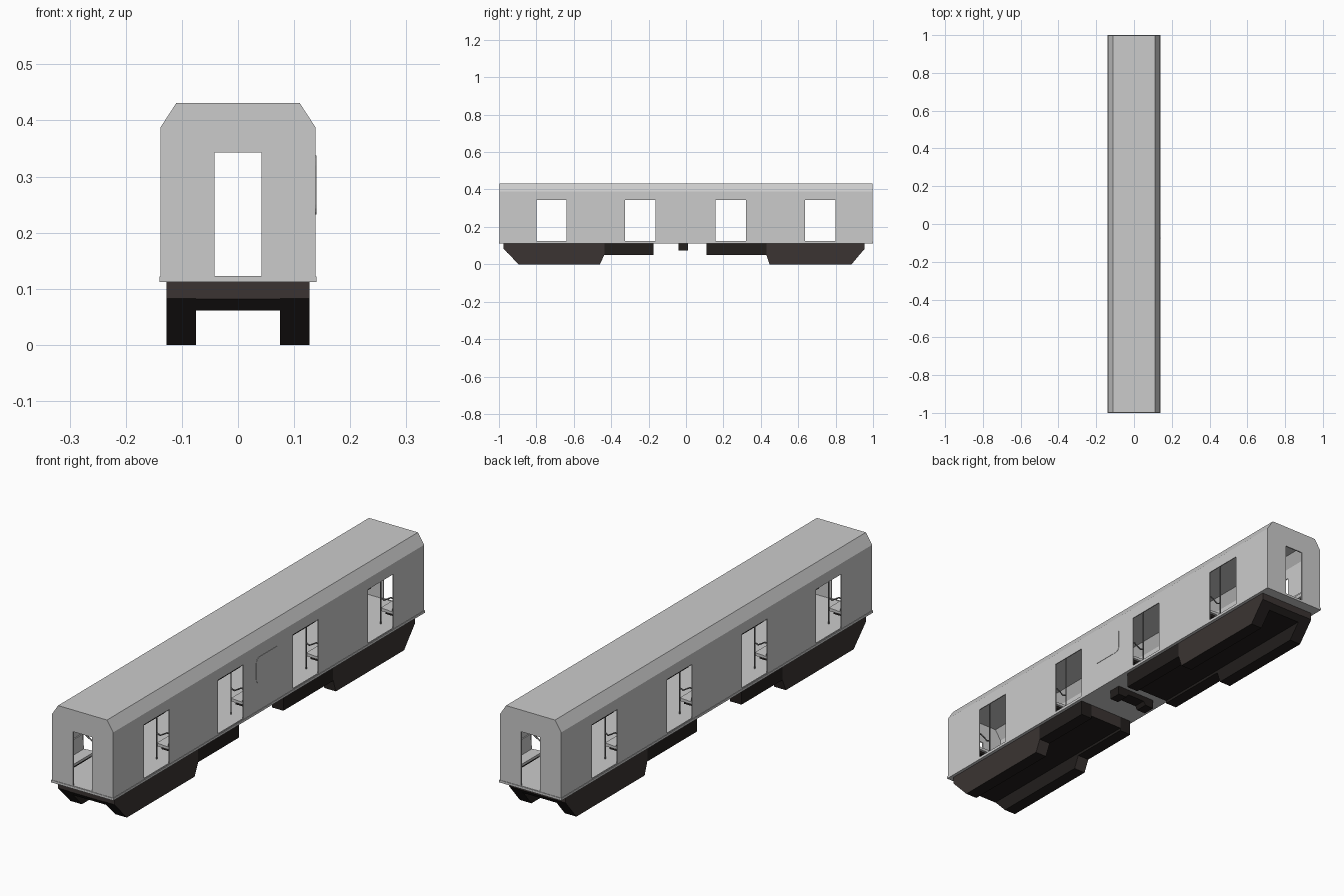
import bpy, bmesh, math
from mathutils import Vector

if "Cube" in bpy.data.objects:
    bpy.data.objects.remove(bpy.data.objects["Cube"])


def mat(name, col):
    m = bpy.data.materials.new(name)
    m.diffuse_color = (*col, 1)
    m.use_nodes = True
    m.node_tree.nodes["Principled BSDF"].inputs["Base Color"].default_value = m.diffuse_color
    return m


GREY = mat("body grey", (0.60, 0.60, 0.60))
BROWN = mat("dark brown metal", (0.043, 0.034, 0.032))
BLACK = mat("black metal", (0.016, 0.013, 0.012))
STEEL = mat("pole steel", (0.17, 0.17, 0.17))


def prism(name, pts, axis, a, b, *mats):
    """Extrude a 2D profile: axis 'x' takes (y,z) points, axis 'y' takes (x,z) points."""
    put = (lambda p, t: (t, p[0], p[1])) if axis == 'x' else (lambda p, t: (p[0], t, p[1]))
    bm = bmesh.new()
    lo = [bm.verts.new(put(p, a)) for p in pts]
    hi = [bm.verts.new(put(p, b)) for p in pts]
    bm.faces.new(lo)
    bm.faces.new(hi[::-1])
    n = len(pts)
    for i in range(n):
        bm.faces.new((lo[i], hi[i], hi[(i + 1) % n], lo[(i + 1) % n]))
    bmesh.ops.recalc_face_normals(bm, faces=bm.faces)
    me = bpy.data.meshes.new(name)
    bm.to_mesh(me)
    bm.free()
    ob = bpy.data.objects.new(name, me)
    bpy.context.collection.objects.link(ob)
    for m in mats:
        me.materials.append(m)
    return ob


def box(name, x, y, z, *mats):
    pts = [(y[0], z[0]), (y[1], z[0]), (y[1], z[1]), (y[0], z[1])]
    return prism(name, pts, 'x', x[0], x[1], *mats)


def rod(name, path, r, m):
    cu = bpy.data.curves.new(name, 'CURVE')
    cu.dimensions = '3D'
    cu.bevel_depth = r
    cu.bevel_resolution = 1
    cu.use_fill_caps = True
    sp = cu.splines.new('POLY')
    sp.points.add(len(path) - 1)
    for p, c in zip(sp.points, path):
        p.co = (*c, 1)
    cu.materials.append(m)
    ob = bpy.data.objects.new(name, cu)
    bpy.context.collection.objects.link(ob)


def shell_profile(t, bottom):
    w, s, c, top = 0.138 - t, 0.388 - t * 0.3, 0.11 - t * 0.6, 0.431 - t
    return [(-w, bottom), (w, bottom), (w, s), (c, top), (-c, top), (-w, s)]


# Hollow body shell with door openings through the sides and ends
body = prism("body_shell", shell_profile(0, 0.114), 'y', -0.998, 0.998, GREY)
DOORS = [(-0.80, -0.638), (-0.325, -0.162), (0.157, 0.32), (0.637, 0.80)]
cutters = [prism("cut_inside", shell_profile(0.004, 0.122), 'y', -0.993, 0.993, GREY),
           box("cut_end", (-0.042, 0.042), (-1.2, 1.2), (0.1232, 0.343), GREY)]
cutters += [box("cut_door", (-0.3, 0.3), d, (0.125, 0.344), GREY) for d in DOORS]
bpy.context.view_layer.objects.active = body
for c in cutters:
    c.hide_render = True
    md = body.modifiers.new("cut", 'BOOLEAN')
    md.operation = 'DIFFERENCE'
    md.solver = 'EXACT'
    md.object = c
    bpy.ops.object.modifier_apply(modifier=md.name)
for c in cutters:
    bpy.data.objects.remove(c)

# Sill slab along the bottom edge
box("sill", (-0.14, 0.14), (-1, 1), (0.112, 0.1215), GREY)

# Rounded window panel on the right side only
pts = []
for cy, cz, a0 in [(0.052, 0.32, 0), (-0.062, 0.32, 90), (-0.062, 0.25, 180), (0.052, 0.25, 270)]:
    for k in range(5):
        a = math.radians(a0 + k * 22.5)
        pts.append((cy + 0.018 * math.cos(a), cz + 0.018 * math.sin(a)))
prism("window_panel", pts, 'x', 0.136, 0.1395, GREY)

# Benches along both walls, with poles and armrests at the ends beside doors
BENCHES = [(-0.99, -0.81), (-0.628, -0.335), (-0.152, 0.147), (0.33, 0.627), (0.81, 0.99)]
for s in (-1, 1):
    for y0, y1 in BENCHES:
        ya, yb = y0 + 0.004, y1 - 0.004
        prof = [(s * 0.133, 0.172), (s * 0.075, 0.172), (s * 0.072, 0.185),
                (s * 0.122, 0.182), (s * 0.128, 0.24), (s * 0.133, 0.24)]
        prism("bench", prof, 'y', ya, yb, GREY)
        box("bench_base", sorted((s * 0.085, s * 0.133)), (ya + 0.01, yb - 0.01),
            (0.160, 0.1725), BLACK)
        for y in (y0, y1):
            if abs(y) > 0.95:
                continue
            rod("pole", [(s * 0.075, y, 0.122), (s * 0.075, y, 0.428)], 0.003, STEEL)
            rod("armrest", [(s * 0.075, y, 0.228), (s * 0.09, y, 0.222),
                            (s * 0.12, y, 0.24), (s * 0.134, y, 0.24)], 0.003, STEEL)


def paint_outer(ob):
    """Brown on upright outer faces, black elsewhere."""
    for p in ob.data.polygons:
        n, c = p.normal, p.center
        outer = abs(n.x) > 0.9 and n.x * c.x > 0 or abs(n.y) > 0.9
        p.material_index = 0 if outer else 1


# Two underframes: side skids, raised centre, and a shallow inner box
for name, e, k, b, a, i0, i1 in [("front", -0.975, -0.895, -0.46, -0.437, -0.437, -0.175),
                                 ("rear", 0.955, 0.885, 0.447, 0.430, 0.430, 0.11)]:
    prof = [(e, 0.112), (e, 0.083), (k, 0), (b, 0), (a, 0.05), (a, 0.112)]
    for x in ((0.075, 0.127), (-0.127, -0.075)):
        paint_outer(prism(name + "_skid", prof, 'x', *x, BROWN, BLACK))
        box(name + "_inner_side", x, sorted((i0, i1)), (0.05, 0.112), BLACK)
    d = 0.02 if e < 0 else -0.02
    centre = [(e, 0.112), (e, 0.082), (e + d, 0.061), (i1, 0.061), (i1, 0.112)]
    paint_outer(prism(name + "_centre", centre, 'x', -0.075, 0.075, BROWN, BLACK))

# Small bracket under the middle of the floor
prism("middle_bracket", [(-0.09, 0.112), (-0.09, 0.075), (-0.05, 0.075), (-0.04, 0.09),
                         (0.04, 0.09), (0.05, 0.075), (0.09, 0.075), (0.09, 0.112)],
      'y', -0.04, 0.012, BLACK)
